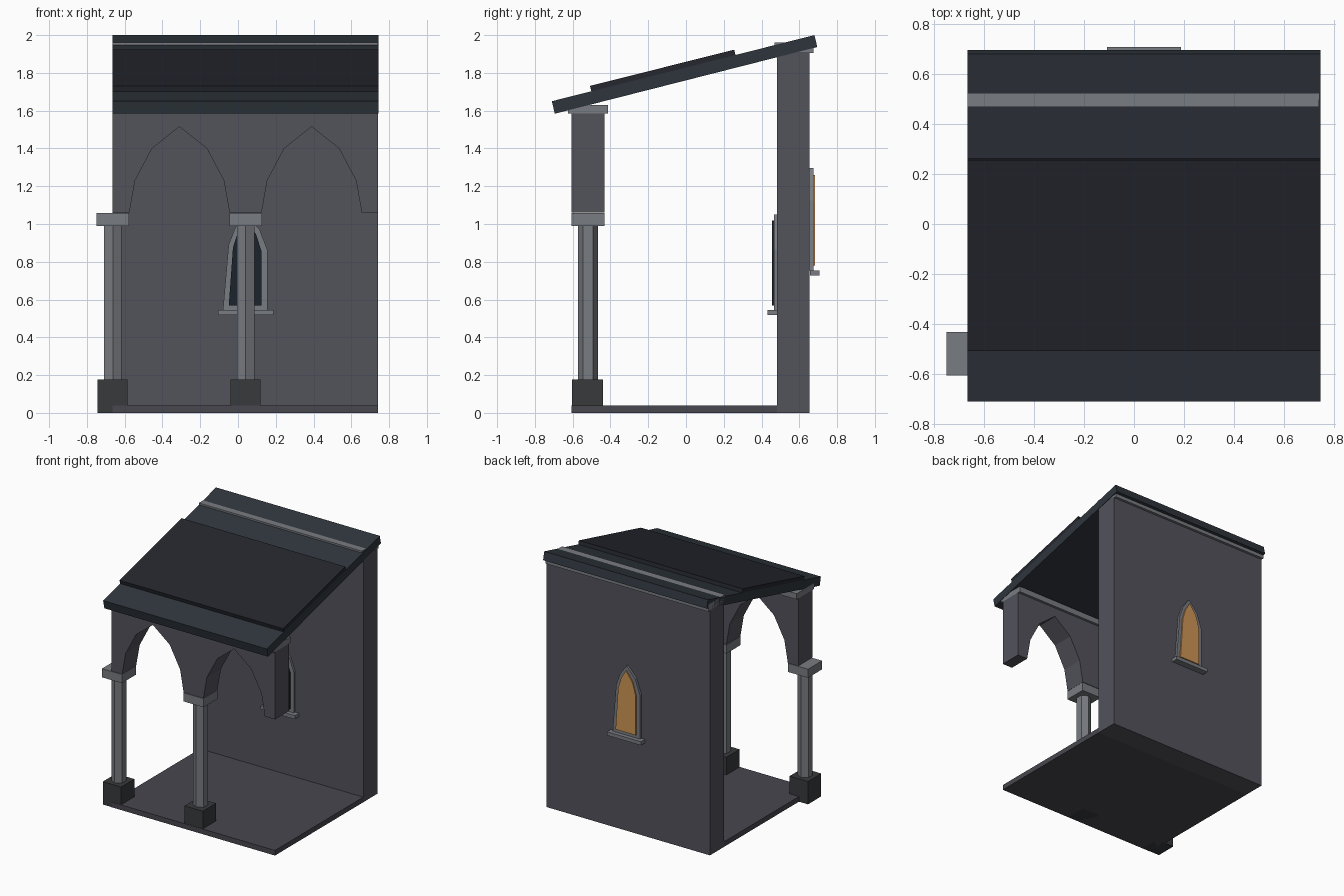
import bpy, bmesh
from math import cos, sin, pi
from mathutils import Vector

if "Cube" in bpy.data.objects:
    bpy.data.objects.remove(bpy.data.objects["Cube"])


def material(name, rgb):
    m = bpy.data.materials.new(name)
    m.diffuse_color = (*rgb, 1)
    m.use_nodes = True
    m.node_tree.nodes["Principled BSDF"].inputs["Base Color"].default_value = m.diffuse_color
    return m


STONE = material("wall_stone", (0.085, 0.085, 0.105))
FLOOR = material("floor_stone", (0.065, 0.063, 0.078))
TRIM = material("trim_stone", (0.19, 0.20, 0.22))
DARK = material("plinth_stone", (0.04, 0.042, 0.046))
ROOF = material("roof_slate", (0.028, 0.036, 0.046))
PANEL = material("roof_panel", (0.018, 0.020, 0.027))
GLASS = material("dark_glass", (0.012, 0.017, 0.025))
GLOW = material("amber_glass", (0.62, 0.30, 0.09))


def prism(name, mat, points, sweep):
    """Extrude a planar 3D outline along the sweep vector."""
    bm = bmesh.new()
    face = bm.faces.new([bm.verts.new(p) for p in points])
    ext = bmesh.ops.extrude_face_region(bm, geom=[face], use_keep_orig=True)
    moved = [g for g in ext["geom"] if isinstance(g, bmesh.types.BMVert)]
    bmesh.ops.translate(bm, verts=moved, vec=Vector(sweep))
    bmesh.ops.recalc_face_normals(bm, faces=bm.faces)
    mesh = bpy.data.meshes.new(name)
    bm.to_mesh(mesh)
    bm.free()
    mesh.materials.append(mat)
    ob = bpy.data.objects.new(name, mesh)
    bpy.context.collection.objects.link(ob)
    return ob


def box(name, mat, x, y, z):
    base = [(x[0], y[0], z[0]), (x[1], y[0], z[0]), (x[1], y[1], z[0]), (x[0], y[1], z[0])]
    return prism(name, mat, base, (0, 0, z[1] - z[0]))


X0, X1 = -0.665, 0.742
SPAN = (X0, X1)

# Floor, rear wall and the two wall-head cornices
box("floor", FLOOR, SPAN, (-0.605, 0.482), (0, 0.04))
box("back_wall", STONE, SPAN, (0.482, 0.655), (0, 1.91))
box("back_cornice", TRIM, (X0, X1 - 0.002), (0.468, 0.675), (1.905, 1.96))
box("front_cornice", TRIM, SPAN, (-0.625, -0.412), (1.585, 1.63))

# Arcade wall with two pointed arches
half_arch = [(-0.265, 1.06), (-0.235, 1.23), (-0.145, 1.40)]
outline = [(X0, 1.06)]
for c in (-0.31, 0.39):
    outline += [(c + u, z) for u, z in half_arch] + [(c, 1.515)]
    outline += [(c - u, z) for u, z in reversed(half_arch)]
outline += [(X1, 1.06), (X1, 1.585), (X0, 1.585)]
prism("arcade_wall", STONE, [(x, -0.605, z) for x, z in outline], (0, 0.173, 0))

# Hexagonal columns with plinth and capital
for side, cx in (("left", -0.663), ("middle", 0.041)):
    ring = [(cx + 0.053 * sin(i * pi / 3), -0.52 + 0.053 * cos(i * pi / 3), 0.17) for i in range(6)]
    prism(side + "_column", TRIM, ring, (0, 0, 0.83))
    box(side + "_plinth", DARK, (cx - 0.08, cx + 0.078), (-0.603, -0.44), (0, 0.178))
    box(side + "_capital", TRIM, (cx - 0.086, cx + 0.086), (-0.605, -0.432), (0.99, 1.057))

# Sloping roof slab and raised centre panel
ROOF_X = 0.745 - X0
slab = [(-0.71, 1.65), (0.68, 2.0), (0.695, 1.937), (-0.695, 1.584)]
prism("roof_slab", ROOF, [(X0, y, z) for y, z in slab], (ROOF_X, 0, 0))
panel = [(-0.508, 1.731), (0.255, 1.923), (0.264, 1.885), (-0.499, 1.693)]
prism("roof_panel", PANEL, [(X0, y, z) for y, z in panel], (ROOF_X, 0, 0))

# Lopsided lancet windows, same shape turned half round on the other wall face
LANCET = [(-0.12, 0), (-0.09, 0.345), (-0.055, 0.435), (0, 0.505),
          (0.075, 0.425), (0.115, 0.32), (0.115, 0)]


def window(name, wall_y, out, base, stretch, pane):
    cx = 0.04

    def at(u, w, depth):
        return (cx - out * u, wall_y + out * depth, base + stretch * w)

    prism(name + "_frame", TRIM, [at(u, w, -0.005) for u, w in LANCET], (0, out * 0.022, 0))
    prism(name + "_pane", pane, [at(u * 0.74, 0.023 + 0.89 * w, 0) for u, w in LANCET],
          (0, out * 0.026, 0))
    box(name + "_sill", TRIM, (cx - 0.147, cx + 0.147),
        sorted((wall_y, wall_y + out * 0.05)), (base - 0.028, base))


window("front_window", 0.482, -1, 0.545, 1.0, GLASS)
window("back_window", 0.657, 1, 0.755, 1.07, GLOW)
